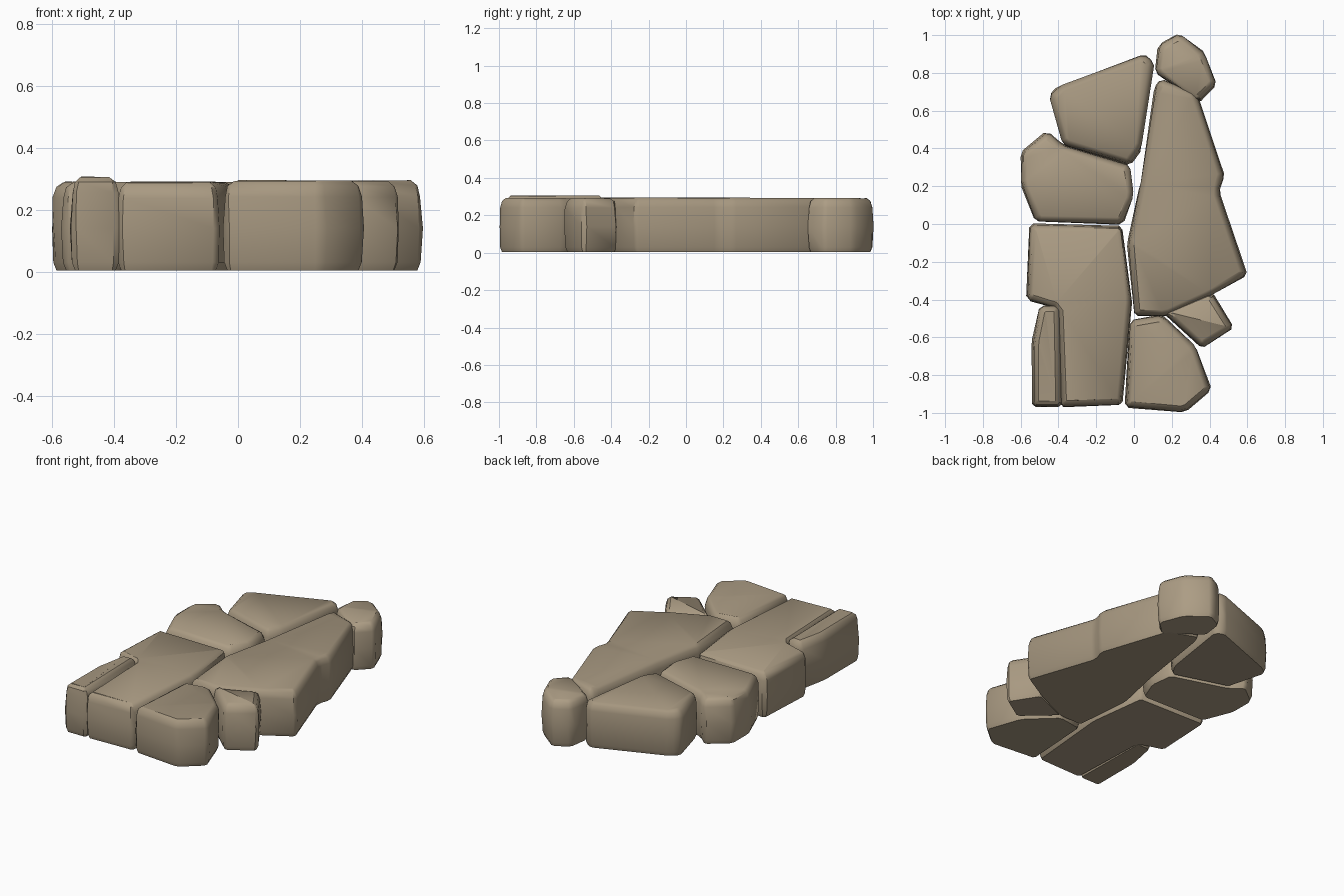
import bpy, bmesh, random
from mathutils import Vector

if "Cube" in bpy.data.objects:
    bpy.data.objects.remove(bpy.data.objects["Cube"])

random.seed(4)
TOP = .29

# Plan outline of each stone, corners only
STONES = {
    "back_left_stone": [(-.45, .68), (-.40, .73), (.05, .9), (.11, .86), (.04, .4), (-.02, .31), (-.38, .42)],
    "middle_left_stone": [(-.6, .38), (-.46, .49), (-.38, .42), (-.02, .31), (0, .15), (-.06, 0),
                          (-.52, .01), (-.6, .21)],
    "front_left_slab": [(-.55, 0), (-.06, -.01), (-.01, -.4), (-.06, -.96), (-.39, -.97),
                        (-.41, -.45), (-.57, -.4)],
    "edge_stone": [(-.54, -.97), (-.54, -.63), (-.5, -.43), (-.39, -.43), (-.38, -.97)],
    "back_tip_stone": [(.13, .95), (.24, 1.01), (.38, .9), (.44, .74), (.34, .64), (.11, .8)],
    "long_right_slab": [(.14, .77), (.33, .7), (.48, .25), (.45, .17), (.6, -.27), (.41, -.38),
                        (.17, -.49), (0, -.49), (-.035, -.1), (.03, .2), (.11, .72)],
    "right_corner_stone": [(.41, -.36), (.53, -.55), (.36, -.66), (.15, -.47)],
    "front_right_stone": [(-.02, -.51), (.15, -.48), (.33, -.65), (.41, -.88), (.27, -1), (-.05, -.97)],
}


def chip_corners(points, cut=.02):
    """Replace each corner by two points so no vertical edge is razor sharp."""
    out, n = [], len(points)
    for i in range(n):
        a, p, b = (Vector(points[k % n]) for k in (i - 1, i, i + 1))
        for q in (a, b):
            d = q - p
            out.append(p + d.normalized() * min(cut, d.length * .3))
    return out


def inset(points, dist):
    """Move every outline point inwards by dist."""
    n = len(points)
    area = sum(points[i - 1].cross(points[i]) for i in range(n))
    s = 1 if area > 0 else -1
    out = []
    for i in range(n):
        a, p, b = points[i - 1], points[i], points[(i + 1) % n]
        d1, d2 = (p - a).normalized(), (b - p).normalized()
        n1, n2 = Vector((-d1.y, d1.x)) * s, Vector((-d2.y, d2.x)) * s
        m = (n1 + n2).normalized()
        out.append(p + m * dist / max(.6, m.dot(n1)))
    return out


def build_stone(name, top, outline, shade):
    base = chip_corners(outline)
    n = len(base)
    bm = bmesh.new()
    rings = []
    # bulging wall that rounds over into the flat top
    for z, d in ((.004, .014), (.03, .004), (.14, 0), (top - .05, .004), (top - .015, .014), (top, .034)):
        jit = .004 if .1 < z < .27 else 0
        lift = .003 if z == top else 0
        rings.append([bm.verts.new((p.x + random.uniform(-jit, jit), p.y + random.uniform(-jit, jit),
                                    z + random.uniform(-lift, lift))) for p in inset(base, d)])
    for lo, hi in zip(rings, rings[1:]):
        for i in range(n):
            j = (i + 1) % n
            bm.faces.new((lo[i], lo[j], hi[j], hi[i]))
    caps = [bm.faces.new(rings[0]), bm.faces.new(rings[-1])]
    bmesh.ops.triangulate(bm, faces=caps)
    bmesh.ops.recalc_face_normals(bm, faces=bm.faces)
    mesh = bpy.data.meshes.new(name)
    bm.to_mesh(mesh)
    bm.free()
    ob = bpy.data.objects.new(name, mesh)
    bpy.context.collection.objects.link(ob)
    mat = bpy.data.materials.new(name + "_sandstone")
    mat.diffuse_color = (.40 * shade, .325 * shade, .225 * shade, 1)
    mat.use_nodes = True
    mat.node_tree.nodes["Principled BSDF"].inputs["Base Color"].default_value = mat.diffuse_color
    mesh.materials.append(mat)
    bpy.ops.object.select_all(action='DESELECT')
    ob.select_set(True)
    bpy.context.view_layer.objects.active = ob
    bpy.ops.object.shade_smooth_by_angle(angle=.7)


# Nearly level tops; the edge stone stands a little proud
for name, outline in STONES.items():
    top = TOP + (.014 if name == "edge_stone" else random.uniform(-.004, .003))
    build_stone(name, top, outline, random.uniform(.93, 1.05))
